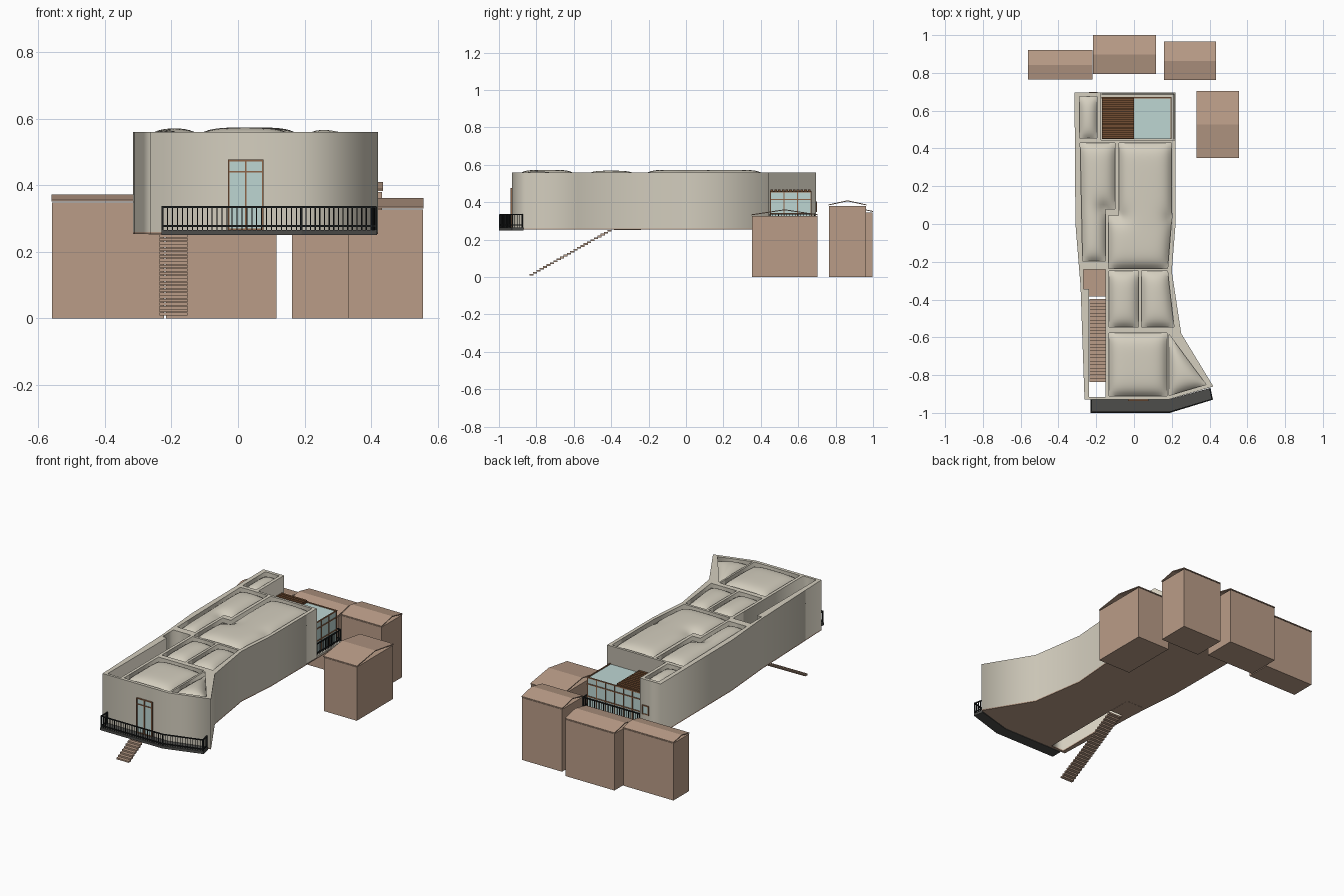
import bpy, bmesh, math
from mathutils import Vector, Matrix

cube = bpy.data.objects.get("Cube")
if cube:
    bpy.data.objects.remove(cube, do_unlink=True)


def material(name, r, g, b):
    m = bpy.data.materials.new(name)
    m.use_nodes = True
    m.diffuse_color = (r, g, b, 1)
    m.node_tree.nodes["Principled BSDF"].inputs["Base Color"].default_value = (r, g, b, 1)
    return m


PLASTER = material("pale plaster", 0.66, 0.62, 0.52)
CLAY = material("clay brown", 0.49, 0.335, 0.245)
GLASS = material("pale glass", 0.51, 0.67, 0.65)
METAL = material("black metal", 0.014, 0.016, 0.016)
DECK = material("dark grey deck", 0.075, 0.075, 0.07)
FRAME = material("frame brown", 0.27, 0.13, 0.065)
TIMBER = material("dark timber", 0.17, 0.076, 0.032)

Z0, Z1 = 0.26, 0.56   # bottom and top of the long raised hall


def link(name, mesh, mat):
    ob = bpy.data.objects.new(name, mesh)
    mesh.materials.clear()
    mesh.materials.append(mat)
    bpy.context.collection.objects.link(ob)
    return ob


def finish(name, bm, mat):
    bmesh.ops.recalc_face_normals(bm, faces=bm.faces)
    mesh = bpy.data.meshes.new(name)
    bm.to_mesh(mesh)
    bm.free()
    return link(name, mesh, mat)


def extrude(name, pts, vec, mat):
    """Extrude a planar outline along a vector."""
    bm = bmesh.new()
    face = bm.faces.new([bm.verts.new(p) for p in pts])
    top = bmesh.ops.extrude_face_region(bm, geom=[face])["geom"]
    bmesh.ops.translate(bm, vec=vec, verts=[v for v in top if isinstance(v, bmesh.types.BMVert)])
    return finish(name, bm, mat)


def pierced_slab(name, outlines, z0, z1, mat):
    """Slab from one outer outline and any number of holes."""
    cu = bpy.data.curves.new(name, "CURVE")
    cu.dimensions, cu.fill_mode, cu.extrude = "2D", "BOTH", (z1 - z0) / 2
    for pts in outlines:
        sp = cu.splines.new("POLY")
        sp.points.add(len(pts) - 1)
        for p, (x, y) in zip(sp.points, pts):
            p.co = (x, y, 0, 1)
        sp.use_cyclic_u = True
    tmp = bpy.data.objects.new(name + "_curve", cu)
    bpy.context.collection.objects.link(tmp)
    graph = bpy.context.evaluated_depsgraph_get()
    mesh = bpy.data.meshes.new_from_object(tmp.evaluated_get(graph))
    bpy.data.objects.remove(tmp, do_unlink=True)
    mesh.transform(Matrix.Translation((0, 0, (z0 + z1) / 2)))
    return link(name, mesh, mat)


def boxes(name, spans, mat):
    """Boxes given as (x0, x1, y0, y1, z0, z1)."""
    bm = bmesh.new()
    for a, b, c, d, e, f in spans:
        m = Matrix.Translation(((a + b) / 2, (c + d) / 2, (e + f) / 2))
        bmesh.ops.create_cube(bm, size=1, matrix=m @ Matrix.Diagonal((b - a, d - c, f - e, 1)))
    return finish(name, bm, mat)


def railing(name, path, base, height=0.068):
    bm = bmesh.new()

    def bar(centre, angle, size):
        m = Matrix.Translation(centre) @ Matrix.Rotation(angle, 4, "Z")
        bmesh.ops.create_cube(bm, size=1, matrix=m @ Matrix.Diagonal((*size, 1)))

    for a, b in zip(path, path[1:]):
        a, b = Vector(a), Vector(b)
        d = b - a
        ang = math.atan2(d.y, d.x)
        mid = (a + b) / 2
        for z in (base + 0.012, base + height):
            bar((mid.x, mid.y, z), ang, (d.length + 0.004, 0.006, 0.006))
        n = max(2, round(d.length / 0.015))
        for i in range(n + 1):
            p = a + d * i / n
            w = 0.006 if i in (0, n) else 0.003
            bar((p.x, p.y, base + height / 2), ang, (w, w, height))
    return finish(name, bm, METAL)


def edge_distance(p, a, b):
    t = max(0, min(1, (p - a).dot(b - a) / (b - a).length_squared))
    return (p - a - (b - a) * t).length


def cushion(name, outline):
    """Inflated roof panel that bulges away from its outline."""
    pts = [Vector(p) for p in outline]
    bm = bmesh.new()
    bm.faces.new([bm.verts.new((p.x, p.y, 0)) for p in pts])
    for axis in (0, 1):
        lo, hi = min(p[axis] for p in pts), max(p[axis] for p in pts)
        n = max(8, round((hi - lo) / 0.015))
        normal = Vector((axis == 0, axis == 1, 0))
        for i in range(1, n):
            bmesh.ops.bisect_plane(bm, geom=bm.verts[:] + bm.edges[:] + bm.faces[:],
                                   plane_co=normal * (lo + (hi - lo) * i / n), plane_no=normal)
    for v in bm.verts:
        p, h = v.co.to_2d(), 1
        for a, b in zip(pts, pts[1:] + pts[:1]):
            h *= 1 - math.exp(-edge_distance(p, a, b) / 0.028)
        v.co.z = Z1 - 0.028 + 0.042 * h
    for f in bm.faces:
        f.smooth = True
        if f.normal.z < 0:
            f.normal_flip()
    return finish(name, bm, PLASTER)


# Raised hall: bent plan, roof cells and open stairwell
east = [(0.22, 0.0), (0.2, -0.25), (0.25, -0.58), (0.42, -0.86), (0.18, -0.93)]
west = [(-0.262, -0.93), (-0.283, -0.33), (-0.31, 0.0), (-0.315, 0.695)]
hall = [(-0.175, 0.695), (-0.175, 0.445), (0.22, 0.445)] + east + west
stairwell = [(-0.268, -0.24), (-0.15, -0.24), (-0.15, -0.915), (-0.238, -0.915),
             (-0.238, -0.345), (-0.268, -0.345)]
cells = {
    "annex": [(-0.288, 0.455), (-0.195, 0.455), (-0.195, 0.675), (-0.288, 0.675)],
    "west": [(-0.285, 0.43), (-0.1, 0.43), (-0.1, 0.08), (-0.152, 0.08), (-0.152, -0.195), (-0.272, -0.195)],
    "centre": [(-0.08, 0.43), (0.198, 0.43), (0.2, 0.03), (0.178, -0.235), (-0.135, -0.235),
               (-0.135, 0.045), (-0.08, 0.045)],
    "middle_west": [(-0.132, -0.25), (0.025, -0.25), (0.025, -0.545), (-0.132, -0.545)],
    "middle_east": [(0.04, -0.25), (0.178, -0.25), (0.212, -0.545), (0.04, -0.545)],
    "front": [(-0.132, -0.577), (0.175, -0.577), (0.175, -0.91), (-0.132, -0.91)],
    "front_corner": [(0.186, -0.585), (0.382, -0.85), (0.186, -0.908)],
}
pierced_slab("hall_walls", [hall, stairwell] + list(cells.values()), Z0, Z1, PLASTER)
for key, outline in cells.items():
    cushion(key + "_roof_cushion", outline)
plan = [(0.22, 0.695)] + east + west
pierced_slab("hall_floor", [plan, stairwell], Z0 - 0.007, Z0, CLAY)

# Stair with landing
boxes("landing", [(-0.268, -0.15, -0.345, -0.24, 0.252, 0.259),
                  (-0.238, -0.15, -0.385, -0.345, 0.252, 0.259)], CLAY)
steps = 24
boxes("stair_treads", [(-0.235, -0.152, -0.42 - 0.0181 * i, -0.398 - 0.0181 * i,
                        0.243 - 0.0102 * i, 0.252 - 0.0102 * i) for i in range(steps)], CLAY)

# Front balcony and door
extrude("balcony_deck", [(-0.23, -0.93, 0.25), (-0.23, -1, 0.25), (0.19, -1, 0.25), (0.418, -0.93, 0.25),
                         (0.405, -0.868, 0.25), (0.18, -0.93, 0.25)], (0, 0, 0.016), DECK)
railing("balcony_railing", [(-0.226, -0.935), (-0.226, -0.995), (0.19, -0.995), (0.413, -0.928),
                            (0.402, -0.875)], 0.266)
boxes("door_glass", [(-0.028, 0.074, -0.934, -0.929, 0.266, 0.474)], GLASS)
boxes("door_frame", [(x - 0.0025, x + 0.0025, -0.938, -0.929, 0.266, 0.476) for x in (-0.028, 0.023, 0.074)]
      + [(-0.03, 0.076, -0.938, -0.929, z - 0.0025, z + 0.0025) for z in (0.268, 0.44, 0.474)], FRAME)

# Rear terrace with glazed room
boxes("terrace_slab", [(-0.175, 0.22, 0.445, 0.695, Z0, 0.268)], PLASTER)
boxes("glass_room", [(-0.17, 0.195, 0.45, 0.668, 0.268, 0.452)], GLASS)
xs = [-0.168 + 0.0605 * i for i in range(7)]
ys = [0.452, 0.524, 0.596, 0.668]
r = 0.003
bars = [(x - r, x + r, 0.665, 0.672, 0.268, 0.456) for x in xs]
bars += [(0.192, 0.199, y - r, y + r, 0.268, 0.456) for y in ys]
for z in (0.34, 0.415, 0.454):
    bars += [(-0.171, 0.199, 0.665, 0.672, z - r, z + r), (0.192, 0.199, 0.45, 0.672, z - r, z + r)]
boxes("glass_room_frame", bars, FRAME)
boxes("timber_roof", [(-0.17, 0, 0.45, 0.672, 0.452, 0.46)], TIMBER)
boxes("timber_roof_battens", [(-0.17, 0, 0.452 + 0.02 * i, 0.466 + 0.02 * i, 0.46, 0.468)
                              for i in range(11)], TIMBER)
railing("terrace_railing", [(-0.17, 0.688), (0.212, 0.688), (0.212, 0.45)], 0.268)

# Small window in the annex
boxes("annex_window_glass", [(-0.235, -0.195, 0.693, 0.698, 0.35, 0.4)], GLASS)
boxes("annex_window_frame", [(x - r, x + r, 0.693, 0.7, 0.347, 0.403) for x in (-0.235, -0.195)]
      + [(-0.235, -0.195, 0.693, 0.7, z - r, z + r) for z in (0.35, 0.4)], FRAME)

# Neighbouring houses: plain blocks under thin folded roofs
houses = [("far_right_house", -0.56, -0.22, 0.765, 0.92, 0.348, 0.372),
          ("rear_house", -0.218, 0.117, 0.795, 1.0, 0.345, 0.375),
          ("far_left_house", 0.16, 0.435, 0.762, 0.965, 0.38, 0.41),
          ("side_house", 0.33, 0.557, 0.35, 0.705, 0.327, 0.362)]
for name, x0, x1, y0, y1, wall, ridge in houses:
    boxes(name + "_block", [(x0 + 0.002, x1 - 0.002, y0 + 0.002, y1 - 0.002, 0, wall)], CLAY)
    ym, t = (y0 + y1) / 2, 0.005
    extrude(name + "_roof", [(x0, y0, wall + 0.003), (x0, ym, ridge - t), (x0, y1, wall + 0.003),
                             (x0, y1, wall + 0.003 + t), (x0, ym, ridge), (x0, y0, wall + 0.003 + t)],
            (x1 - x0, 0, 0), CLAY)
